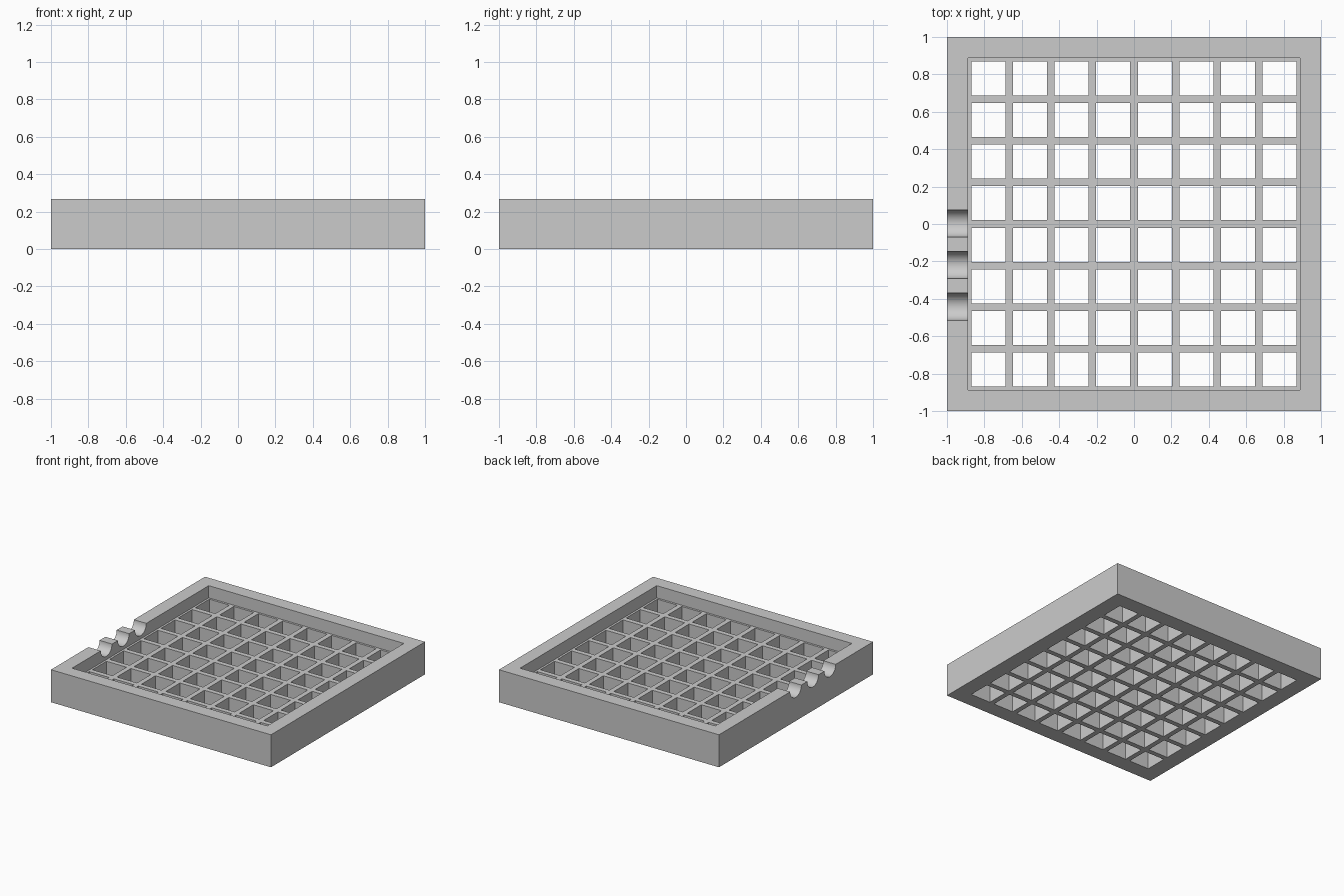
import bpy
import bmesh
import math
from mathutils import Matrix

cube = bpy.data.objects.get("Cube")
if cube:
    bpy.data.objects.remove(cube, do_unlink=True)

HEIGHT = 0.267
FLOOR_TOP = 0.167
RECESS = 0.887      # half width of the recess
PITCH = 0.2225      # grid spacing
HOLE = 0.182        # opening size
CELLS = 8
NOTCH_R = 0.073


def add_box(bm, x, y, z0, z1, width):
    """Square box centred on x, y between two heights."""
    place = Matrix.Translation((x, y, (z0 + z1) / 2))
    size = Matrix.Diagonal((width, width, z1 - z0, 1))
    bmesh.ops.create_cube(bm, size=1, matrix=place @ size)


def make_object(name, bm):
    mesh = bpy.data.meshes.new(name)
    bm.to_mesh(mesh)
    bm.free()
    obj = bpy.data.objects.new(name, mesh)
    bpy.context.collection.objects.link(obj)
    return obj


def cut(target, cutter):
    """Subtract the cutter from the target, then remove it."""
    mod = target.modifiers.new(cutter.name, "BOOLEAN")
    mod.operation = "DIFFERENCE"
    mod.solver = "EXACT"
    mod.object = cutter
    bpy.context.view_layer.objects.active = target
    bpy.ops.object.modifier_apply(modifier=mod.name)
    bpy.data.objects.remove(cutter, do_unlink=True)


# Solid block
bm = bmesh.new()
add_box(bm, 0, 0, 0, HEIGHT, 2)
tray = make_object("grid_tray", bm)

# Shallow recess inside the rim
bm = bmesh.new()
add_box(bm, 0, 0, FLOOR_TOP, HEIGHT + 0.1, 2 * RECESS)
cut(tray, make_object("recess_cutter", bm))

# Square openings through the floor
bm = bmesh.new()
centres = [(i - (CELLS - 1) / 2) * PITCH for i in range(CELLS)]
for x in centres:
    for y in centres:
        add_box(bm, x, y, -0.1, FLOOR_TOP + 0.05, HOLE)
cut(tray, make_object("opening_cutter", bm))

# Three half-round notches across the rim on one side
bm = bmesh.new()
turn = Matrix.Rotation(math.pi / 2, 4, "Y")
for i in range(3):
    place = Matrix.Translation((-(1 + RECESS) / 2, 0.003 - i * PITCH, HEIGHT))
    bmesh.ops.create_cone(bm, cap_ends=True, segments=48, radius1=NOTCH_R,
                          radius2=NOTCH_R, depth=0.25, matrix=place @ turn)
cut(tray, make_object("notch_cutter", bm))

# Plain grey material
grey = bpy.data.materials.new("light_grey")
grey.use_nodes = True
colour = (0.6, 0.6, 0.6, 1)
grey.diffuse_color = colour
grey.node_tree.nodes["Principled BSDF"].inputs["Base Color"].default_value = colour
tray.data.materials.clear()
tray.data.materials.append(grey)

# Smooth notches, sharp edges elsewhere
bpy.ops.object.select_all(action="DESELECT")
tray.select_set(True)
bpy.context.view_layer.objects.active = tray
bpy.ops.object.shade_smooth_by_angle(angle=math.radians(30))
